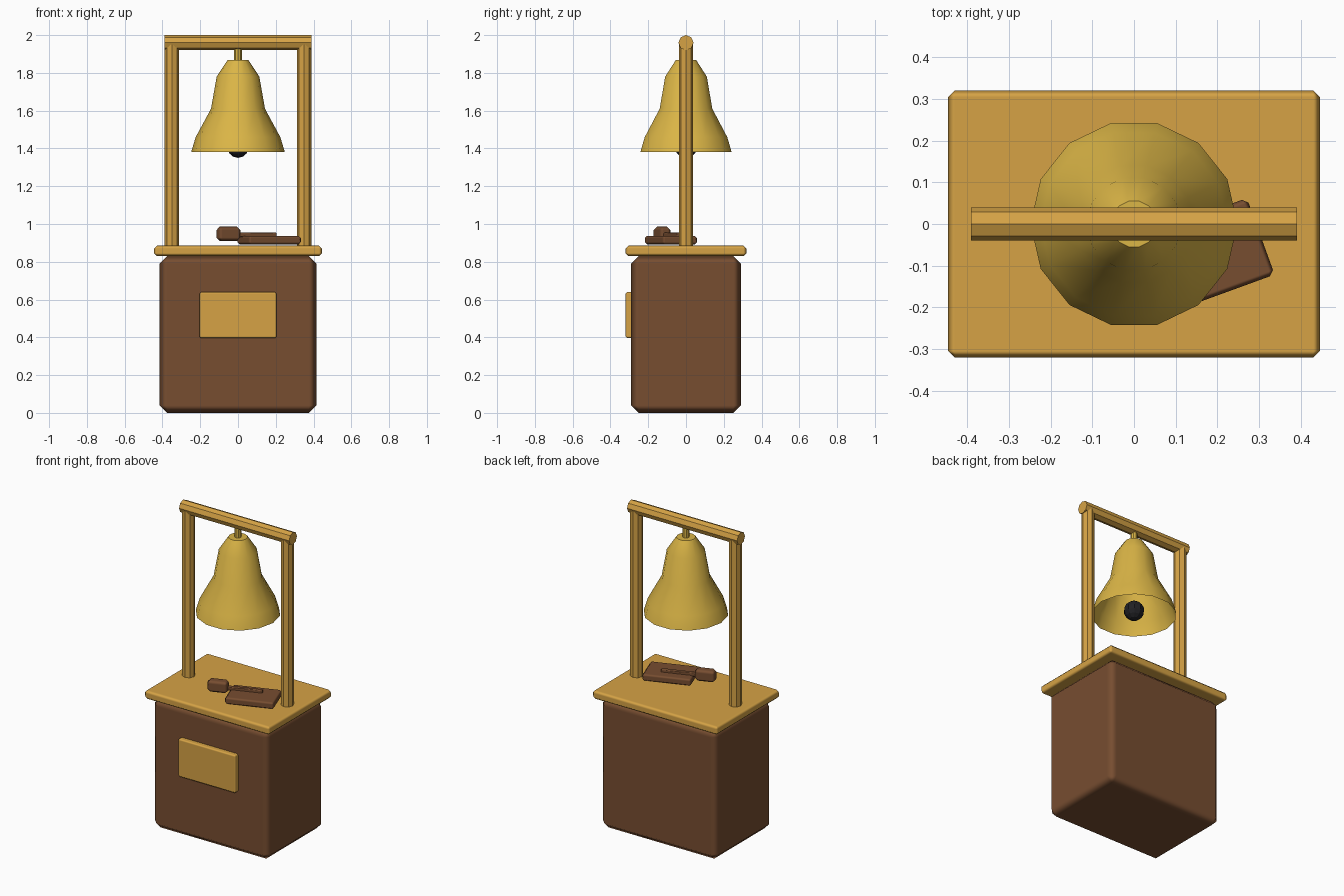
import bpy
import bmesh
from math import pi, radians, cos, sin
from mathutils import Matrix

default = bpy.data.objects.get("Cube")
if default:
    bpy.data.objects.remove(default, do_unlink=True)


def material(name, rgb):
    mat = bpy.data.materials.new(name)
    mat.use_nodes = True
    colour = (*rgb, 1)
    mat.diffuse_color = colour
    node = next(n for n in mat.node_tree.nodes if n.type == 'BSDF_PRINCIPLED')
    node.inputs["Base Color"].default_value = colour
    return mat


BROWN = material("dark brown wood", (0.185, 0.075, 0.03))
OAK = material("golden oak", (0.67, 0.365, 0.06))
BRASS = material("brass", (0.71, 0.465, 0.062))
IRON = material("black iron", (0.015, 0.015, 0.018))


def finish(name, bm, mat, smooth_angle=None):
    mesh = bpy.data.meshes.new(name)
    bmesh.ops.recalc_face_normals(bm, faces=bm.faces)
    bm.to_mesh(mesh)
    bm.free()
    mesh.materials.append(mat)
    if smooth_angle:
        mesh.shade_smooth()
        mesh.set_sharp_from_angle(angle=radians(smooth_angle))
    else:
        mesh.shade_flat()
    obj = bpy.data.objects.new(name, mesh)
    bpy.context.scene.collection.objects.link(obj)
    return obj


def box(name, centre, size, bevel, mat, turn=0):
    """Bevelled box, turned about z by some degrees."""
    bm = bmesh.new()
    bmesh.ops.create_cube(bm, size=1, matrix=Matrix.Diagonal((*size, 1)))
    obj = finish(name, bm, mat, 60)
    obj.location = centre
    obj.rotation_euler.z = radians(turn)
    mod = obj.modifiers.new("edge bevel", 'BEVEL')
    mod.width = bevel
    mod.segments = 1
    mod.harden_normals = True
    return obj


def rod(name, centre, radius, length, mat, sides=8, along_x=False):
    bm = bmesh.new()
    bmesh.ops.create_cone(bm, cap_ends=True, segments=sides,
                          radius1=radius, radius2=radius, depth=length)
    obj = finish(name, bm, mat)
    obj.location = centre
    if along_x:
        obj.rotation_euler.y = pi / 2
    return obj


# Stand
box("cabinet", (0, 0, 0.415), (0.83, 0.58, 0.83), 0.04, BROWN)
box("counter_top", (0, 0, 0.858), (0.89, 0.64, 0.056), 0.016, OAK)
box("front_plaque", (0, -0.3, 0.518), (0.41, 0.04, 0.245), 0.01, OAK)

# Frame
for side, x in (("left", 0.35), ("right", -0.35)):
    rod(side + "_post", (x, 0, 1.415), 0.038, 1.07, OAK)
rod("cross_beam", (0, 0, 1.96), 0.04, 0.78, OAK, along_x=True)

# Bell: open shell turned from a profile
rod("bell_hanger", (0, 0, 1.9), 0.02, 0.09, BRASS)
profile = [(0.248, 1.38), (0.224, 1.46), (0.143, 1.61), (0.113, 1.78), (0.056, 1.867)]
SIDES = 14
bm = bmesh.new()
rings = [[bm.verts.new((r * cos(2 * pi * i / SIDES), r * sin(2 * pi * i / SIDES), z))
          for i in range(SIDES)] for r, z in profile]
for low, high in zip(rings, rings[1:]):
    for i in range(SIDES):
        j = (i + 1) % SIDES
        bm.faces.new((low[i], low[j], high[j], high[i]))
bm.faces.new(rings[-1])
finish("bell", bm, BRASS, 35)

bm = bmesh.new()
bmesh.ops.create_uvsphere(bm, u_segments=10, v_segments=7, radius=0.06)
finish("clapper", bm, IRON).location = (0, 0, 1.41)

# Mallet lying on its block
TURN = 20
box("mallet_rest", (0.165, -0.08, 0.915), (0.295, 0.195, 0.045), 0.012, BROWN, TURN)
box("mallet_handle", (0.085, -0.08, 0.942), (0.25, 0.024, 0.024), 0.005, BROWN, TURN)
box("mallet_head", (-0.051, -0.127, 0.948), (0.125, 0.062, 0.075), 0.018, BROWN, TURN)
